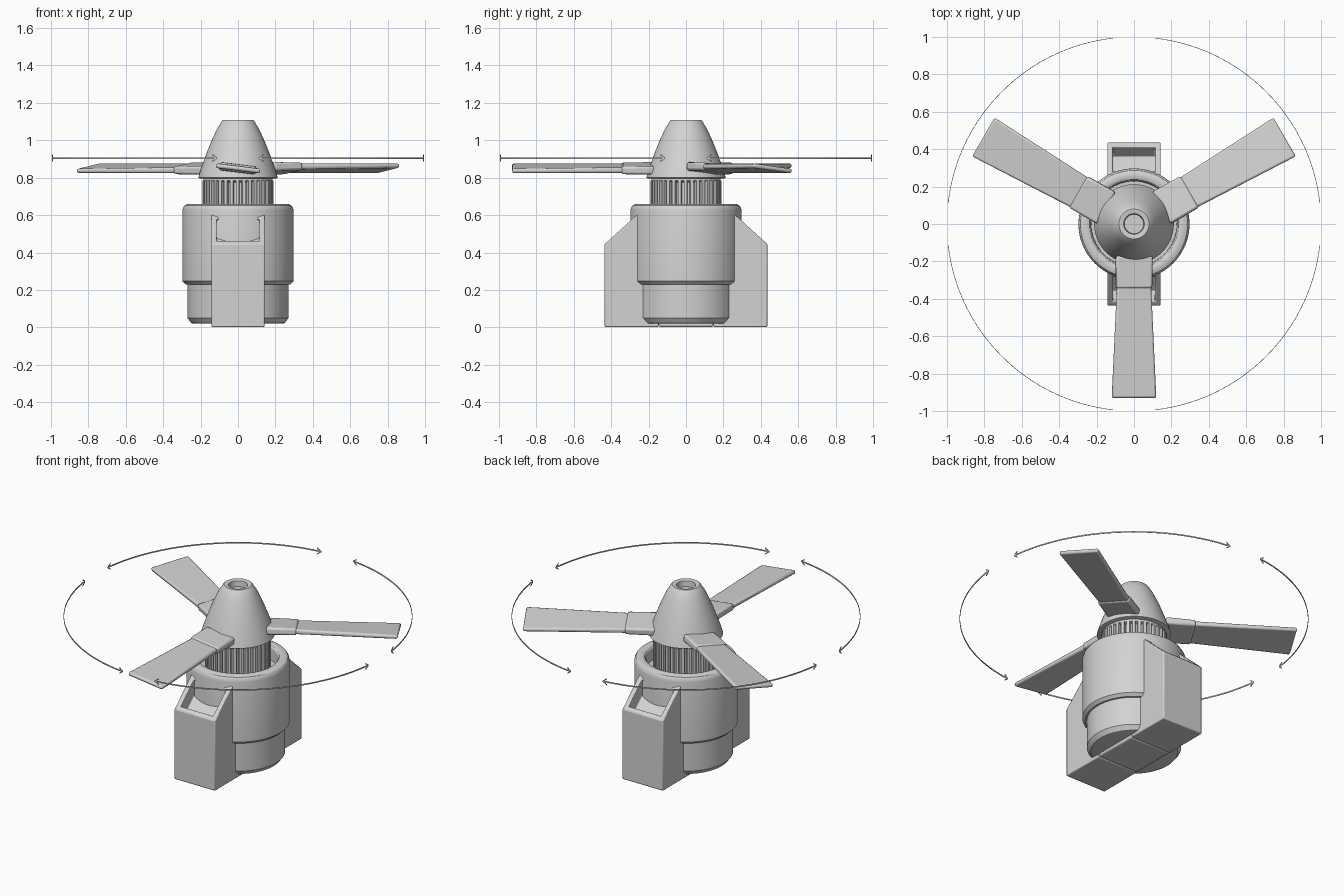
import bpy, bmesh, math
from mathutils import Matrix, Vector

if "Cube" in bpy.data.objects:
    bpy.data.objects.remove(bpy.data.objects["Cube"])

grey = bpy.data.materials.new("light_grey")
grey.diffuse_color = (0.65, 0.65, 0.65, 1)
grey.use_nodes = True
grey.node_tree.nodes["Principled BSDF"].inputs["Base Color"].default_value = grey.diffuse_color


def finish(name, bm, smooth=True, bevel=0.0):
    bmesh.ops.recalc_face_normals(bm, faces=bm.faces)
    me = bpy.data.meshes.new(name)
    bm.to_mesh(me)
    bm.free()
    me.materials.append(grey)
    ob = bpy.data.objects.new(name, me)
    bpy.context.collection.objects.link(ob)
    if bevel:
        mod = ob.modifiers.new("bevel", "BEVEL")
        mod.width, mod.segments, mod.limit_method = bevel, 2, "ANGLE"
    if smooth:
        bpy.ops.object.select_all(action="DESELECT")
        ob.select_set(True)
        bpy.context.view_layer.objects.active = ob
        bpy.ops.object.shade_smooth_by_angle(angle=math.radians(32))
    return ob


def lathe(name, profile, n=64):
    """Spin (radius, z) points round z; end points are capped."""
    bm = bmesh.new()
    rings = [[bm.verts.new((r * math.cos(2 * math.pi * i / n), r * math.sin(2 * math.pi * i / n), z))
              for i in range(n)] for r, z in profile]
    for a, b in zip(rings, rings[1:]):
        for i in range(n):
            j = (i + 1) % n
            bm.faces.new((a[i], a[j], b[j], b[i]))
    bm.faces.new(rings[0])
    bm.faces.new(rings[-1])
    return finish(name, bm)


def hexa(bm, x0, x1, hw0, hw1, t0, t1):
    """Tapered bar along +x."""
    v = [bm.verts.new((x, sy * hw, sz * t)) for x, hw, t in ((x0, hw0, t0), (x1, hw1, t1))
         for sy, sz in ((-1, -1), (1, -1), (1, 1), (-1, 1))]
    for f in ((0, 1, 2, 3), (4, 5, 6, 7), (0, 1, 5, 4), (1, 2, 6, 5), (2, 3, 7, 6), (3, 0, 4, 7)):
        bm.faces.new([v[i] for i in f])


# main housing: stepped shells with an open, rounded rim
lathe("lower_housing", [(0.24, 0.02), (0.25, 0.023), (0.27, 0.05), (0.27, 0.25)])
lathe("upper_housing", [(0.26, 0.228), (0.28, 0.23), (0.297, 0.247), (0.297, 0.625), (0.294, 0.64),
                        (0.286, 0.652), (0.27, 0.659), (0.25, 0.659), (0.238, 0.654),
                        (0.23, 0.642), (0.228, 0.57)])

# ribbed neck
bm = bmesh.new()
pts = []
for i in range(36):
    for k, r in ((-0.3, 0.19), (0.2, 0.19), (0.3, 0.168), (0.6, 0.168)):
        a = 2 * math.pi * (i + k) / 36
        pts.append(bm.verts.new((r * math.cos(a), r * math.sin(a), 0.56)))
base = bm.faces.new(pts)
top = bmesh.ops.extrude_face_region(bm, geom=[base])
bmesh.ops.translate(bm, vec=(0, 0, 0.225), verts=[g for g in top["geom"] if isinstance(g, bmesh.types.BMVert)])
finish("ribbed_neck", bm, smooth=False)
lathe("neck_collar", [(0.168, 0.775), (0.185, 0.785), (0.185, 0.80)])

# nose cone with a dimple at the tip
lathe("nose_cone", [(0.205, 0.797), (0.213, 0.80), (0.21, 0.81), (0.194, 0.86), (0.176, 0.91),
                    (0.157, 0.96), (0.136, 1.01), (0.113, 1.06), (0.087, 1.103), (0.08, 1.109),
                    (0.07, 1.109), (0.055, 1.105), (0.051, 1.07)])

# side pods: prism with a recessed intake in the sloping face
outline = [(-0.435, 0.002), (-0.435, 0.445), (-0.262, 0.602), (-0.25, 0.602), (-0.147, 0.3), (-0.147, 0.002)]
for name, turn in (("front_pod", 0), ("back_pod", math.pi)):
    bm = bmesh.new()
    left, right = [[bm.verts.new((x, y, z)) for y, z in outline] for x in (-0.143, 0.143)]
    bm.faces.new(left)
    bm.faces.new(right)
    for i in range(6):
        j = (i + 1) % 6
        f = bm.faces.new((left[i], left[j], right[j], right[i]))
        if i == 1:
            slope = f
    bmesh.ops.recalc_face_normals(bm, faces=bm.faces)
    bmesh.ops.inset_individual(bm, faces=[slope], thickness=0.04)
    inner = bmesh.ops.extrude_face_region(bm, geom=[slope])
    bmesh.ops.delete(bm, geom=[slope], context="FACES_ONLY")
    verts = [g for g in inner["geom"] if isinstance(g, bmesh.types.BMVert)]
    bmesh.ops.translate(bm, vec=(0, 0.055, -0.065), verts=verts)
    bmesh.ops.rotate(bm, cent=(0, 0, 0), matrix=Matrix.Rotation(turn, 3, "Z"), verts=bm.verts)
    finish(name, bm, bevel=0.009)

# block joining the pods underneath
bm = bmesh.new()
bmesh.ops.create_cube(bm, size=1, matrix=Matrix.Translation((0, 0, 0.052)) @ Matrix.Diagonal((0.286, 0.292, 0.1, 1)))
finish("base_block", bm, bevel=0.009)

# three pitched blades with root cuffs
for i, deg in enumerate((30, 150, 270)):
    place = Matrix.Translation((0, 0, 0.85)) @ Matrix.Rotation(math.radians(deg), 4, "Z") \
        @ Matrix.Rotation(math.radians(-7), 4, "X")
    for part, dims, bev in (("blade", (0.3, 0.93, 0.09, 0.12, 0.015, 0.012), 0.01),
                            ("blade_cuff", (0.17, 0.345, 0.099, 0.097, 0.023, 0.021), 0.012)):
        bm = bmesh.new()
        hexa(bm, *dims)
        bm.transform(place)
        finish(f"{part}_{i + 1}", bm, bevel=bev)


# rotation arrows: four thin arcs with a head at both ends
def strip(bm, pts, h=0.004, t=0.0015):
    """Thin bar with square section through (angle, z) points on the unit circle."""
    rings = []
    for a, z in pts:
        rings.append([bm.verts.new((r * math.cos(a), r * math.sin(a), z + dz))
                      for r, dz in ((1 - t, -h), (1 + t, -h), (1 + t, h), (1 - t, h))])
    for p, q in zip(rings, rings[1:]):
        for k in range(4):
            m = (k + 1) % 4
            bm.faces.new((p[k], p[m], q[m], q[k]))
    bm.faces.new(rings[0])
    bm.faces.new(rings[-1])


for i in range(4):
    bm = bmesh.new()
    a0, a1 = i * math.pi / 2 + 0.113, (i + 1) * math.pi / 2 - 0.113
    strip(bm, [(a0 + (a1 - a0) * k / 32, 0.905) for k in range(33)])
    for a, d in ((a0, 1), (a1, -1)):
        strip(bm, [(a + d * 0.025, 0.923), (a, 0.905), (a + d * 0.025, 0.887)])
    finish(f"rotation_arrow_{i + 1}", bm, smooth=False)
